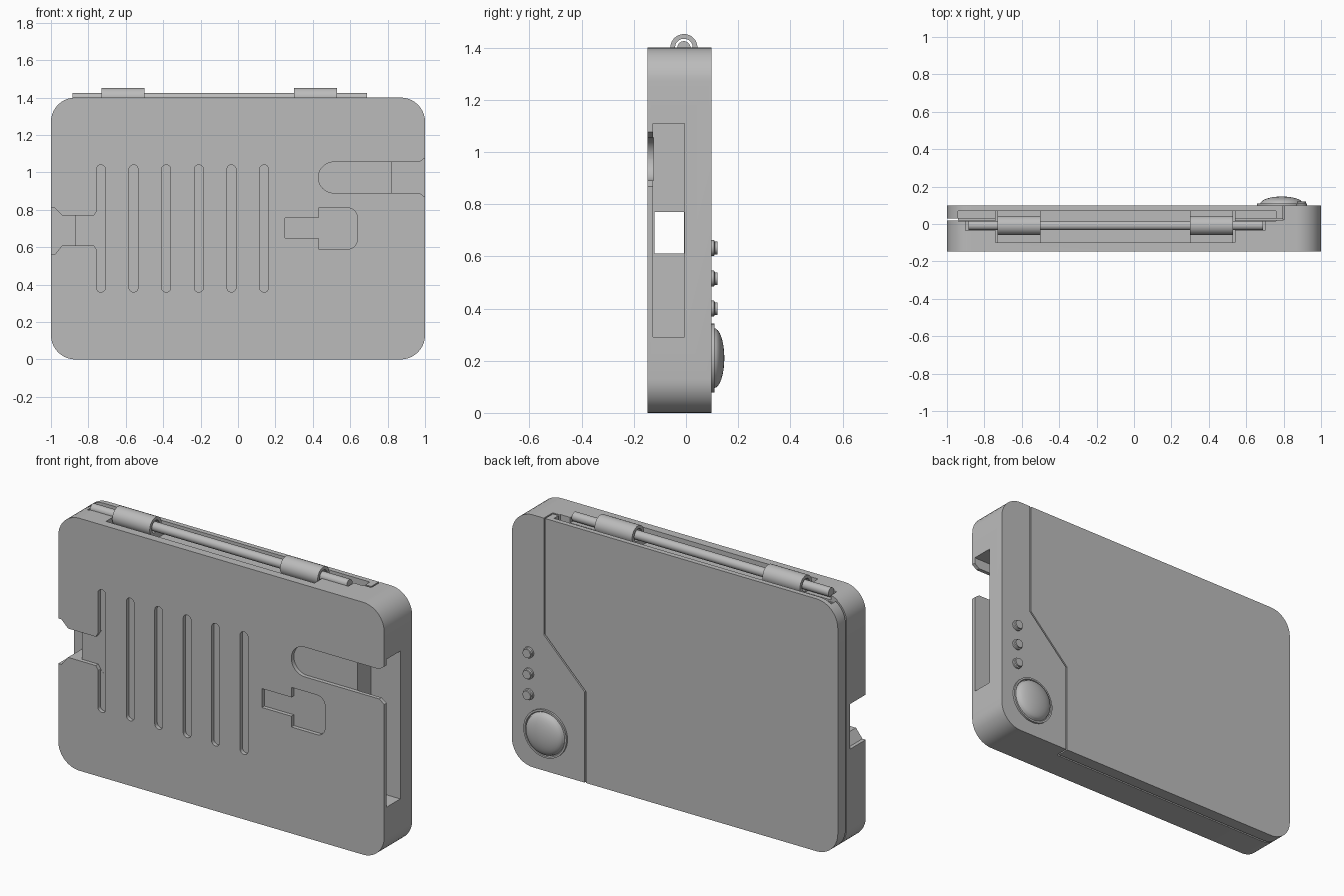
import bpy, bmesh, math
from mathutils import Matrix

if "Cube" in bpy.data.objects:
    bpy.data.objects.remove(bpy.data.objects["Cube"])

grey = bpy.data.materials.new("plain grey")
grey.diffuse_color = (0.5, 0.5, 0.5, 1)
grey.use_nodes = True
grey.node_tree.nodes["Principled BSDF"].inputs["Base Color"].default_value = grey.diffuse_color

FRONT, BACK = -0.147, 0.098      # case faces
FLOOR = -0.125                   # floor of the openings in the front plate
INNER = -0.006                   # back wall of the card slot


def finish(bm, name, smooth=True):
    bmesh.ops.remove_doubles(bm, verts=bm.verts, dist=1e-5)
    bmesh.ops.recalc_face_normals(bm, faces=bm.faces)
    me = bpy.data.meshes.new(name)
    bm.to_mesh(me)
    bm.free()
    me.materials.append(grey)
    ob = bpy.data.objects.new(name, me)
    bpy.context.collection.objects.link(ob)
    if smooth:
        shade(ob)
    return ob


def shade(ob):
    bpy.ops.object.select_all(action='DESELECT')
    ob.select_set(True)
    bpy.context.view_layer.objects.active = ob
    bpy.ops.object.shade_smooth_by_angle(angle=math.radians(30))


def prism(name, pts, y0, y1):
    """Extrude an (x, z) outline from y0 to y1."""
    bm = bmesh.new()
    a = [bm.verts.new((x, y0, z)) for x, z in pts]
    b = [bm.verts.new((x, y1, z)) for x, z in pts]
    bm.faces.new(a)
    bm.faces.new(b[::-1])
    for i in range(len(pts)):
        j = (i + 1) % len(pts)
        bm.faces.new((a[i], b[i], b[j], a[j]))
    return finish(bm, name, False)


def rounded(x0, x1, z0, z1, r, n=10, left=True, right=True):
    """Rectangle outline with rounded corners on the chosen sides."""
    pts = []
    for cx, cz, start, on in ((x1, z1, 0, right), (x0, z1, 90, left),
                              (x0, z0, 180, left), (x1, z0, 270, right)):
        if not on:
            pts.append((cx, cz))
            continue
        ox = cx - r if cx == x1 else cx + r
        oz = cz - r if cz == z1 else cz + r
        for k in range(n + 1):
            t = math.radians(start + 90 * k / n)
            pts.append((ox + r * math.cos(t), oz + r * math.sin(t)))
    return pts


def rect(x0, x1, z0, z1):
    return [(x0, z0), (x1, z0), (x1, z1), (x0, z1)]


def lathe(name, prof, centre, axis, steps=40):
    """Revolve (radius, distance) points about the x or y axis."""
    bm = bmesh.new()
    vs = [bm.verts.new((r, 0, h)) for r, h in prof]
    es = [bm.edges.new(p) for p in zip(vs, vs[1:])]
    bmesh.ops.spin(bm, geom=vs + es, axis=(0, 0, 1), cent=(0, 0, 0),
                   angle=2 * math.pi, steps=steps)
    rot = Matrix.Rotation(math.pi / 2, 4, 'Y') if axis == 'x' else Matrix.Rotation(-math.pi / 2, 4, 'X')
    bmesh.ops.transform(bm, matrix=Matrix.Translation(centre) @ rot, verts=bm.verts)
    return finish(bm, name)


def cut(ob, name, pts, y0, y1):
    c = prism(name, pts, y0, y1)
    m = ob.modifiers.new(name, 'BOOLEAN')
    m.operation, m.solver, m.object = 'DIFFERENCE', 'EXACT', c
    bpy.context.view_layer.objects.active = ob
    bpy.ops.object.modifier_apply(modifier=name)
    bpy.data.objects.remove(c)


# Case block
case = prism("case", rounded(-1, 1, 0, 1.4, 0.13), FRONT, BACK)

# Card slot in the right side and the tunnel across
cut(case, "card_slot", rect(0.82, 1.1, 0.29, 1.11), -0.126, INNER)
cut(case, "tunnel", rect(-0.88, 0.83, 0.61, 0.77), -0.12, INNER - 0.001)

# Left notch: flared mouth, deep outside, shallow further in
cut(case, "notch_deep", [(-1.1, 0.56), (-0.98, 0.56), (-0.94, 0.61), (-0.87, 0.61),
                         (-0.87, 0.77), (-0.94, 0.77), (-0.98, 0.81), (-1.1, 0.81)],
    -0.2, INNER - 0.002)
cut(case, "notch_shallow", [(-0.9, 0.61), (-0.77, 0.61), (-0.745, 0.57), (-0.73, 0.57),
                            (-0.73, 0.81), (-0.745, 0.81), (-0.77, 0.77), (-0.9, 0.77)],
    -0.2, FLOOR)

# Six long slots in the front plate
for i in range(6):
    x = -0.733 + i * 0.1745
    cut(case, "vent", rounded(x - 0.024, x + 0.024, 0.36, 1.04, 0.0235, 6), -0.2, FLOOR - 0.0003)

# Finger opening with flared edge, and keyed opening
cut(case, "finger_opening", rounded(0.43, 0.975, 0.89, 1.055, 0.082, left=True, right=False),
    -0.2, FLOOR + 0.0004)
cut(case, "finger_flare", [(0.97, 0.89), (1.01, 0.86), (1.01, 1.085), (0.97, 1.055)], -0.2, FLOOR + 0.0008)
cut(case, "key_head", rounded(0.43, 0.637, 0.59, 0.81, 0.05, left=False), -0.2, FLOOR)
cut(case, "key_stem", rect(0.25, 0.44, 0.65, 0.755), -0.2, FLOOR - 0.0002)

# Lid gap along the left, bottom and top
cut(case, "gap_left", rect(-1.1, -0.94, -0.1, 1.5), 0.02, 0.03)
cut(case, "gap_bottom", rect(-1.1, 0.55, -0.1, 0.06), 0.0201, 0.0299)
cut(case, "gap_top", rect(-1.1, 0.8, 1.34, 1.5), 0.0202, 0.0298)

# Angled lid seam on the back
w = 0.004
cut(case, "seam", [(0.8 - w, 1.5), (0.8 - w, 0.757), (0.55 - w, 0.507), (0.55 - w, -0.1),
                   (0.55 + w, -0.1), (0.55 + w, 0.503), (0.8 + w, 0.753), (0.8 + w, 1.5)],
    0.025, 0.2)

# Hinge recesses in the top
cut(case, "hinge_recess", rect(-0.94, 0.76, 1.36, 1.5), 0.015, 0.07)
cut(case, "barrel_recess", rect(-0.74, 0.54, 1.33, 1.5), -0.1, 0.0695)
cut(case, "rod_recess", rect(-0.9, 0.7, 1.37, 1.5), -0.034, 0.02)
shade(case)

# Hinge rod and its two barrels
HY, HZ = -0.008, 1.4
lathe("hinge_rod", [(0, -0.885), (0.025, -0.885), (0.025, 0.69), (0, 0.69)], (0, HY, HZ), 'x', 24)
for x0 in (-0.73, 0.30):
    lathe("hinge_barrel", [(0.034, 0), (0.052, 0), (0.052, 0.23), (0.034, 0.23), (0.034, 0)],
          (x0, HY, HZ), 'x', 32)
# Leaf joining each barrel to the case
for x0 in (-0.73, 0.30):
    prism("hinge_leaf", rect(x0, x0 + 0.23, 1.32, 1.37), -0.11, 0.075)

# Domed dial on the back
dome = [(0.115 * math.cos(t), 0.107 + 0.04 * math.sin(t))
        for t in (math.pi / 2 * k / 8 for k in range(8))]
lathe("dial", [(0.132, BACK - 0.005), (0.132, 0.109), (0.122, 0.109), (0.118, 0.104)] + dome + [(0, 0.147)],
      (0.79, 0, 0.21), 'y', 48)

# Three small buttons
for z in (0.40, 0.515, 0.632):
    lathe("button", [(0.03, BACK - 0.005), (0.03, 0.108), (0.024, 0.111), (0.024, 0.12), (0, 0.12)],
          (0.895, 0, z), 'y', 24)
